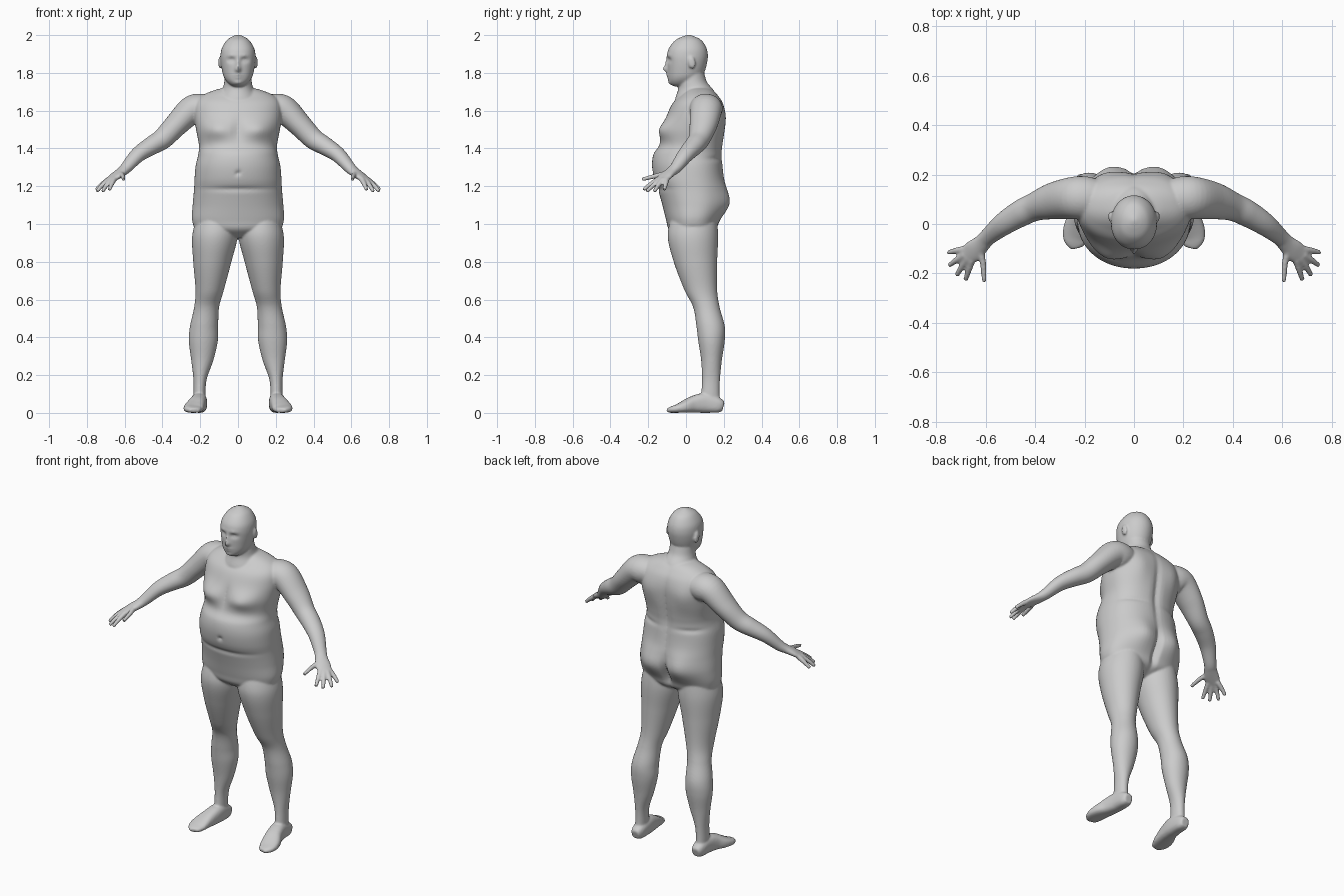
import bpy, bmesh, math
from mathutils import Vector, Matrix

bm = bmesh.new()
SEG = 72


def smooth_path(rows, steps=8):
    """Catmull-Rom interpolation of rows of numbers."""
    out = []
    n = len(rows)
    for i in range(n - 1):
        a, b, c, d = rows[max(i - 1, 0)], rows[i], rows[i + 1], rows[min(i + 2, n - 1)]
        for k in range(steps):
            t = k / steps
            out.append([0.5 * (2 * q + (r - p) * t + (2 * p - 5 * q + 4 * r - s) * t * t
                               + (3 * q - p - 3 * r + s) * t ** 3)
                        for p, q, r, s in zip(a, b, c, d)])
    out.append(list(rows[-1]))
    return out


def loft(rings):
    vs = [[bm.verts.new(p) for p in ring] for ring in rings]
    n = len(vs[0])
    for a, b in zip(vs, vs[1:]):
        for i in range(n):
            j = (i + 1) % n
            bm.faces.new((a[i], a[j], b[j], b[i]))
    bm.faces.new(vs[0])
    bm.faces.new(vs[-1])


def power(v, e):
    return math.copysign(abs(v) ** e, v)


def column(rows, front=2.0, back=2.0, bumps=()):
    """Upright loft; rows are z, inner x, outer x, front y, back y.
    Bumps are side(-1 front, 1 back), x, z, x spread, z spread, height."""
    rings = []
    for z, x0, x1, yf, yb in smooth_path(rows):
        cx, w, cy, d = (x0 + x1) / 2, (x1 - x0) / 2, (yf + yb) / 2, (yb - yf) / 2
        ring = []
        for i in range(SEG):
            a = 2 * math.pi * i / SEG
            c, s = math.cos(a), math.sin(a)
            e = 2 / (back if s > 0 else front)
            x, y = cx + w * power(c, e), cy + d * power(s, e)
            for side, bx, bz, sx, sz, h in bumps:
                if side * s > 0:
                    g = math.exp(-((abs(x) - bx) / sx) ** 2 - ((z - bz) / sz) ** 2)
                    y += side * h * g * min(1, abs(s) * 1.5)
            ring.append((x, y, z))
        rings.append(ring)
    loft(rings)


def tube(rows, side, n=2.0):
    """Loft along a path; rows are x, y, z, half width, half thickness."""
    rows = smooth_path(rows, 6)
    pts = [Vector((side * r[0], r[1], r[2])) for r in rows]
    rings = []
    for i, r in enumerate(rows):
        d = (pts[min(i + 1, len(pts) - 1)] - pts[max(i - 1, 0)]).normalized()
        h = d.cross(Vector((0, 0, 1))).normalized()
        u = h.cross(d)
        rings.append([pts[i] + h * r[3] * power(math.cos(a), 2 / n) + u * r[4] * power(math.sin(a), 2 / n)
                      for a in (2 * math.pi * k / 32 for k in range(32))])
    loft(rings)


def ball(loc, size, tilt=0):
    bmesh.ops.create_uvsphere(bm, u_segments=24, v_segments=16, radius=1,
                              matrix=Matrix.Translation(loc) @ Matrix.Rotation(tilt, 4, 'X')
                              @ Matrix.Diagonal((*size, 1)))


def centred(rows):
    return [(z, -w, w, yf, yb) for z, w, yf, yb in rows]


# torso: hips, belly, chest and shoulders
column(centred([
    (0.93, .10, -.04, .09), (0.97, .215, -.09, .155), (1.02, .243, -.105, .175), (1.10, .24, -.125, .205),
    (1.18, .233, -.148, .205), (1.24, .23, -.17, .20), (1.31, .224, -.18, .195), (1.37, .21, -.172, .19),
    (1.42, .207, -.142, .195), (1.50, .222, -.128, .205), (1.58, .232, -.10, .208), (1.64, .225, -.07, .195),
    (1.68, .19, -.03, .17), (1.71, .12, 0, .14), (1.725, .05, .02, .1)]), 2.1, 2.4, [
    (-1, .115, 1.50, .075, .05, .03),    # breasts
    (-1, 0, 1.50, .025, .06, -.012),     # breastbone
    (-1, 0, 1.27, .012, .012, -.012),    # navel
    (-1, .0, 1.185, .16, .012, -.008),   # fold under belly
    (1, .10, 1.12, .08, .09, .032),      # buttocks
    (1, 0, 1.06, .016, .08, -.03),       # cleft
    (1, 0, 1.42, .022, .20, -.014),      # spine
    (1, .12, 1.55, .06, .08, .012),      # shoulder blades
    (1, .15, 1.345, .08, .012, -.008)])  # back fold

# neck
column(centred([(1.62, .12, -.06, .17), (1.66, .115, -.058, .17), (1.71, .085, -.042, .145),
                (1.75, .073, -.038, .112), (1.80, .07, -.03, .096)]))

# head with face
column(centred([
    (1.728, .022, -.06, .01), (1.738, .042, -.078, .03), (1.757, .062, -.09, .06), (1.78, .076, -.094, .085),
    (1.81, .084, -.096, .10), (1.85, .091, -.098, .111), (1.89, .093, -.1, .116), (1.93, .086, -.091, .109),
    (1.97, .062, -.06, .085), (1.99, .036, -.025, .052), (2.002, .006, .01, .02)]), 2.2, 2.0, [
    (-1, 0, 1.818, .013, .016, .026), (-1, 0, 1.848, .010, .026, .014),   # nose
    (-1, .034, 1.868, .020, .012, -.016), (-1, .034, 1.866, .010, .007, .008),  # eyes
    (-1, .03, 1.893, .028, .008, .004),                                   # brow
    (-1, 0, 1.789, .022, .006, .009), (-1, 0, 1.774, .018, .006, .008),   # lips
    (-1, 0, 1.748, .022, .011, .009)])                                    # chin

for side in (1, -1):
    # ear
    ball((side * .095, .03, 1.855), (.009, .02, .033), .2)

    # leg
    leg = [(1.06, .02, .21, -.07, .16), (.94, .002, .242, -.097, .17), (.80, .035, .237, -.065, .165),
           (.65, .075, .225, -.008, .165), (.56, .10, .232, .038, .178), (.46, .105, .254, .055, .205),
           (.38, .107, .26, .065, .205), (.28, .13, .248, .08, .19), (.18, .165, .236, .085, .18),
           (.10, .172, .235, .08, .178), (.04, .17, .235, .07, .185)]
    column([(z, side * a, side * b, f, k) for z, a, b, f, k in leg])

    # foot
    tube([(.203, .198, .033, .024, .026), (.203, .17, .04, .036, .04), (.205, .10, .052, .042, .052),
          (.215, .04, .045, .046, .045), (.23, -.01, .032, .053, .032), (.236, -.05, .022, .052, .022),
          (.232, -.08, .016, .04, .016), (.228, -.097, .012, .024, .011)], side, 2.6)

    # arm and palm
    tube([(.15, .10, 1.61, .08, .07), (.20, .105, 1.61, .088, .08), (.25, .105, 1.60, .085, .075),
          (.33, .092, 1.522, .074, .062), (.40, .07, 1.45, .058, .055), (.46, .042, 1.413, .054, .049),
          (.53, -.002, 1.366, .046, .04), (.59, -.052, 1.30, .035, .03), (.615, -.078, 1.277, .036, .024),
          (.65, -.11, 1.252, .044, .019), (.685, -.135, 1.229, .037, .013)], side)

    # fingers and thumb
    for base, mid, tip in (((.655, -.145, 1.238), (.668, -.185, 1.212), (.681, -.225, 1.181)),
                           ((.672, -.135, 1.236), (.696, -.172, 1.206), (.717, -.208, 1.172)),
                           ((.685, -.122, 1.235), (.717, -.145, 1.207), (.748, -.168, 1.172)),
                           ((.685, -.102, 1.236), (.720, -.108, 1.21), (.752, -.115, 1.181)),
                           ((.622, -.105, 1.267), (.610, -.165, 1.253), (.606, -.233, 1.236))):
        tube([(*base, .015, .015), (*mid, .0125, .0125), (*tip, .010, .010)], side)

bmesh.ops.recalc_face_normals(bm, faces=bm.faces)
mesh = bpy.data.meshes.new("human_body")
bm.to_mesh(mesh)
bm.free()
body = bpy.data.objects.new("human_body", mesh)
bpy.context.collection.objects.link(body)

# fuse all parts into one smooth skin
fuse = body.modifiers.new("fuse", 'REMESH')
fuse.mode = 'VOXEL'
fuse.voxel_size = 0.006
fuse.use_smooth_shade = True
relax = body.modifiers.new("relax", 'SMOOTH')
relax.factor = 0.5
relax.iterations = 5
bpy.context.view_layer.objects.active = body
body.select_set(True)
for name in ("fuse", "relax"):
    bpy.ops.object.modifier_apply(modifier=name)
bpy.ops.object.shade_smooth()

# single grey colour
grey = bpy.data.materials.new("plain_grey")
grey.diffuse_color = (0.6, 0.6, 0.6, 1)
body.data.materials.clear()
body.data.materials.append(grey)
